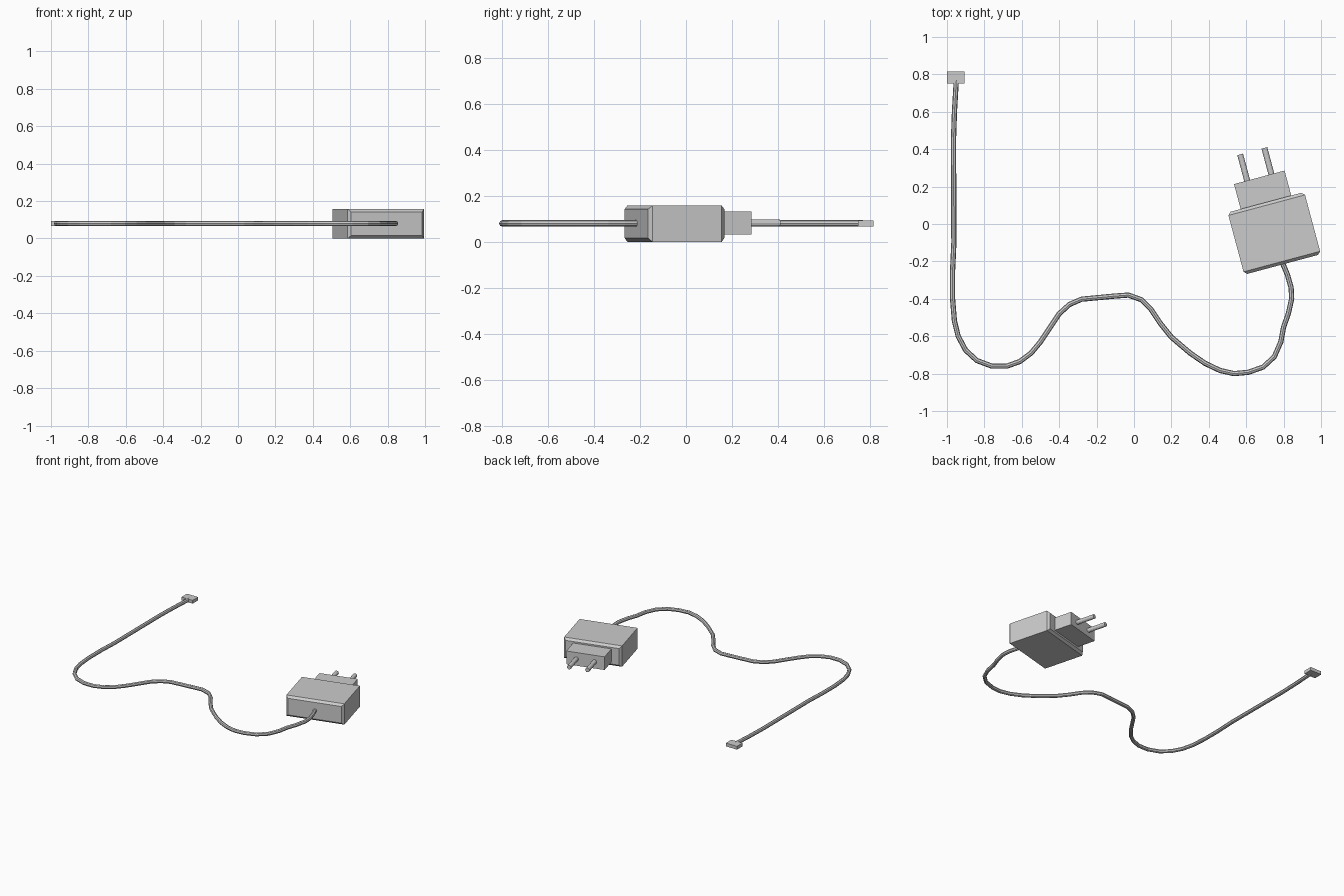
import bpy, bmesh
from math import radians, pi
from mathutils import Matrix

if "Cube" in bpy.data.objects:
    bpy.data.objects.remove(bpy.data.objects["Cube"])

# Charger parts share one frame, turned 15 degrees about z
FRAME = Matrix.Translation((0.75, -0.05, 0.079)) @ Matrix.Rotation(radians(15), 4, 'Z')


def add_object(name, bm, matrix=Matrix()):
    bmesh.ops.recalc_face_normals(bm, faces=bm.faces)
    mesh = bpy.data.meshes.new(name)
    bm.to_mesh(mesh)
    bm.free()
    obj = bpy.data.objects.new(name, mesh)
    bpy.context.collection.objects.link(obj)
    obj.matrix_world = matrix
    return obj


def box(name, centre, size, matrix=Matrix()):
    bm = bmesh.new()
    bmesh.ops.create_cube(bm, size=1, matrix=Matrix.Translation(centre) @ Matrix.Diagonal((*size, 1)))
    return add_object(name, bm, matrix)


# Body: rectangular loops along y, chamfered at both ends
W, L, H, C = 0.212, 0.172, 0.079, 0.016
bm = bmesh.new()
loops = []
for y, inset in ((-L, C), (-L + C, 0), (L - C, 0), (L, C)):
    w, h = W - inset, H - inset
    loops.append([bm.verts.new((x, y, z)) for x, z in ((-w, -h), (w, -h), (w, h), (-w, h))])
for a, b in zip(loops, loops[1:]):
    for i in range(4):
        j = (i + 1) % 4
        bm.faces.new((a[i], a[j], b[j], b[i]))
bm.faces.new(loops[0])
bm.faces.new(loops[-1])
add_object("charger_body", bm, FRAME)

# Plug block behind the body
box("plug_block", (0, 0.235, 0.002), (0.28, 0.15, 0.1), FRAME)

# Two round prongs
for side, x in (("left", -0.067), ("right", 0.067)):
    bm = bmesh.new()
    bmesh.ops.create_cone(bm, cap_ends=True, segments=12, radius1=0.016, radius2=0.016, depth=0.16,
                          matrix=Matrix.Translation((x, 0.375, 0.003)) @ Matrix.Rotation(pi / 2, 4, 'X'))
    prong = add_object(side + "_prong", bm, FRAME)

# Cable swept along a path lying in one plane
path = [(0.79, -0.2), (0.82, -0.27), (0.84, -0.34), (0.843, -0.4), (0.825, -0.48), (0.8, -0.55),
        (0.785, -0.63), (0.75, -0.71), (0.69, -0.765), (0.61, -0.793), (0.535, -0.8), (0.46, -0.783),
        (0.38, -0.745), (0.3, -0.69), (0.2, -0.605), (0.14, -0.53), (0.09, -0.455), (0.04, -0.405),
        (-0.03, -0.38), (-0.1, -0.385), (-0.28, -0.402), (-0.345, -0.43), (-0.4, -0.48),
        (-0.45, -0.555), (-0.5, -0.63), (-0.55, -0.69), (-0.61, -0.735), (-0.68, -0.76),
        (-0.76, -0.76), (-0.84, -0.73), (-0.9, -0.675), (-0.94, -0.6), (-0.96, -0.52),
        (-0.97, -0.4), (-0.97, -0.25), (-0.963, -0.1), (-0.965, 0.45), (-0.96, 0.6), (-0.95, 0.77)]
curve = bpy.data.curves.new("cable", 'CURVE')
curve.dimensions = '3D'
curve.bevel_depth = 0.014
curve.bevel_resolution = 2
curve.use_fill_caps = True
spline = curve.splines.new('POLY')
spline.points.add(len(path) - 1)
for point, (x, y) in zip(spline.points, path):
    point.co = (x, y, 0.08, 1)
spline.use_smooth = False
bpy.context.collection.objects.link(bpy.data.objects.new("cable", curve))

# Small flat connector at the far end
box("connector", (-0.953, 0.783, 0.08), (0.094, 0.066, 0.025))
